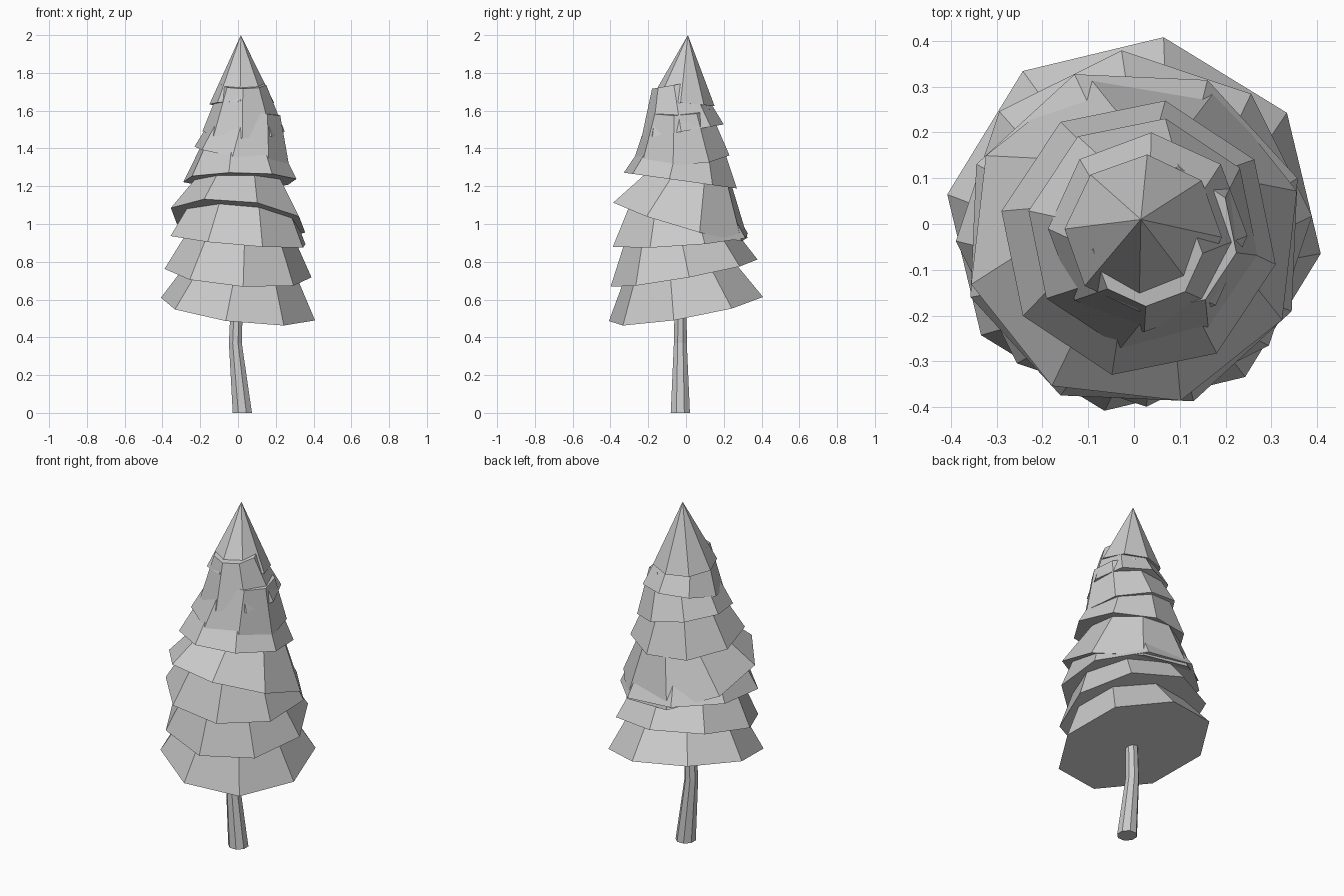
import bpy, bmesh
from math import cos, sin, radians
from mathutils import Vector

if "Cube" in bpy.data.objects:
    bpy.data.objects.remove(bpy.data.objects["Cube"])


def loft(name, rings, tip=None):
    """Skin a stack of vertex rings, capping the ends (or closing to a tip)."""
    bm = bmesh.new()
    loops = [[bm.verts.new(p) for p in ring] for ring in rings]
    n = len(loops[0])
    for lo, hi in zip(loops, loops[1:]):
        for i in range(n):
            j = (i + 1) % n
            bm.faces.new((lo[i], lo[j], hi[j], hi[i]))
    bm.faces.new(loops[0][::-1])
    if tip is None:
        bm.faces.new(loops[-1])
    else:
        t = bm.verts.new(tip)
        for i in range(n):
            bm.faces.new((loops[-1][i], loops[-1][(i + 1) % n], t))
    bmesh.ops.recalc_face_normals(bm, faces=bm.faces)
    mesh = bpy.data.meshes.new(name)
    bm.to_mesh(mesh)
    bm.free()
    obj = bpy.data.objects.new(name, mesh)
    bpy.context.collection.objects.link(obj)
    return obj


def ring(center, radius, turn=0, slope=(0, 0), sides=8):
    """Regular ring whose plane rises by slope along x and y."""
    pts = []
    for i in range(sides):
        a = radians(turn + 360 * i / sides)
        x, y = radius * cos(a), radius * sin(a)
        pts.append(Vector(center) + Vector((x, y, slope[0] * x + slope[1] * y)))
    return pts


# Bent trunk
loft("trunk", [
    ring((0.023, -0.03, 0), 0.055, 22.5),
    ring((-0.014, -0.03, 0.37), 0.037, 22.5),
    ring((-0.005, -0.028, 0.62), 0.034, 22.5),
])

# Tilted foliage tiers: center, bottom radius, top radius, turn, slope
tiers = [
    ((0.00, 0.00, 0.55), 0.413, 0.27, -9, (-0.12, 0.175)),
    ((0.00, -0.01, 0.74), 0.39, 0.26, 4, (-0.07, 0.18)),
    ((0.00, -0.03, 0.915), 0.38, 0.25, 20, (-0.085, 0.07)),
    ((0.00, -0.03, 1.02), 0.37, 0.21, 16, (-0.10, -0.29)),
    ((0.01, -0.03, 1.23), 0.305, 0.18, -11, (0.0, -0.14)),
    ((0.02, -0.02, 1.36), 0.255, 0.16, -11, (-0.19, 0.05)),
    ((0.03, -0.018, 1.49), 0.218, 0.12, -2, (0.0, 0.17)),
]
for k, (c, r0, r1, turn, slope) in enumerate(tiers, 1):
    axis = Vector((-slope[0], -slope[1], 1)).normalized()
    loft(f"foliage_tier_{k}", [
        ring(c, r0, turn, slope),
        ring(Vector(c) + axis * 0.25, r1, turn, slope),
    ])

# Pointed crown
loft("crown", [ring((0.02, -0.02, 1.637), 0.172, -3, (0.02, -0.08))],
     tip=(0.015, 0.01, 2.0))
